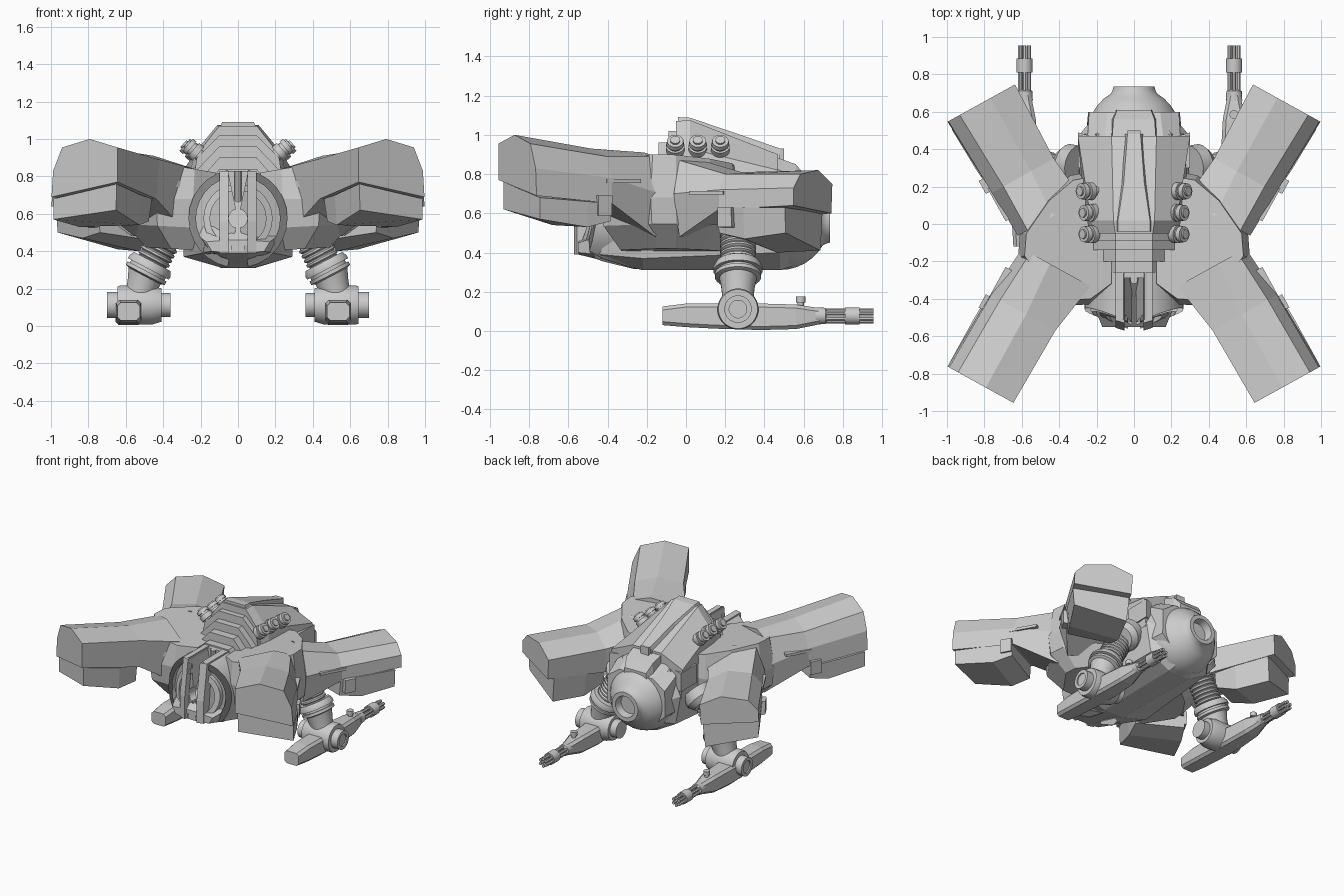
import bpy, bmesh, math
from mathutils import Vector as V

if "Cube" in bpy.data.objects:
    bpy.data.objects.remove(bpy.data.objects["Cube"])


def loft(name, rings, mirror=False, smooth=False):
    """Skin through equal-length point loops and cap both ends."""
    bm = bmesh.new()
    loops = [[bm.verts.new(p) for p in r] for r in rings]
    n = len(loops[0])
    for a, b in zip(loops, loops[1:]):
        for i in range(n):
            bm.faces.new((a[i], a[(i + 1) % n], b[(i + 1) % n], b[i]))
    bm.faces.new(loops[0])
    bm.faces.new(loops[-1])
    bmesh.ops.recalc_face_normals(bm, faces=bm.faces)
    me = bpy.data.meshes.new(name)
    bm.to_mesh(me)
    bm.free()
    ob = bpy.data.objects.new(name, me)
    bpy.context.collection.objects.link(ob)
    if smooth:
        me.shade_smooth()
        me.set_sharp_from_angle(angle=math.radians(35))
    if mirror == "twin":  # the left gun is a shifted copy, not a reflection
        m = ob.modifiers.new("Twin", 'ARRAY')
        m.use_relative_offset = False
        m.use_constant_offset = True
        m.constant_offset_displace = (-1.12, 0, 0)
    elif mirror:
        ob.modifiers.new("Mirror", 'MIRROR')
    return ob


def lathe(name, p, axis, prof, n=24, mirror=False):
    """Revolve (distance, radius) pairs around an axis starting at p."""
    p, a = V(p), V(axis).normalized()
    u = a.cross(V((0, 0, 1)) if abs(a.z) < .9 else V((0, 1, 0))).normalized()
    v = a.cross(u)
    ang = [2 * math.pi * (i + .5) / n for i in range(n)]
    return loft(name, [[p + a * t + (u * math.cos(k) + v * math.sin(k)) * r for k in ang]
                       for t, r in prof], mirror, True)


def box(name, x, y, z, mirror=False):
    return loft(name, [[(a, y[0], z[0]), (a, y[1], z[0]), (a, y[1], z[1]), (a, y[0], z[1])]
                       for a in x], mirror)


def hull(name, stations):
    """Symmetric body: each station is y followed by right-hand (x, z) points, top to bottom."""
    return loft(name, [[(x, y, z) for x, z in pts] + [(-x, y, z) for x, z in reversed(pts)]
                       for y, pts in stations])


def arm(name, sg, stations):
    """Diagonal pod: stations (s, [(w, z)...]) measured from the outer end."""
    loft(name, [[(.81 + .48 * s + .87 * w, sg * (.65 if sg > 0 else .865) + sg * (.87 * s - .48 * w), z)
                 for w, z in pts] for s, pts in stations], True)


# Diagonal arm pods: upper shells
arm("rear_arm_shell", -1, [
    (0, [(-.19, .77), (-.19, .955), (-.02, 1.0), (.15, .955), (.205, .83), (.215, .69)]),
    (-.45, [(-.18, .68), (-.2, .89), (-.02, .93), (.14, .89), (.195, .78), (.2, .65)]),
    (-.75, [(-.2, .5), (-.25, .84), (0, .91), (.12, .89), (.17, .7), (.12, .48)])])
arm("front_arm_shell", 1, [
    (0, [(-.19, .60), (-.2, .75), (-.05, .82), (.14, .80), (.21, .73), (.215, .64)]),
    (-.45, [(-.18, .56), (-.19, .74), (-.05, .81), (.12, .80), (.19, .72), (.19, .62)]),
    (-.72, [(-.2, .5), (-.22, .78), (-.04, .88), (.12, .87), (.18, .7), (.12, .48)])])
# Lower pod blocks with their clamps and rails
arm("rear_arm_block", -1, [
    (-.02, [(-.17, .62), (-.175, .76), (.215, .68), (.215, .57)]),
    (-.30, [(-.16, .54), (-.17, .70), (.215, .66), (.21, .53)]),
    (-.44, [(-.14, .56), (-.16, .68), (.21, .65), (.205, .56)])])
arm("front_arm_block", 1, [
    (-.05, [(-.165, .41), (-.185, .60), (.215, .63), (.205, .50)]),
    (-.30, [(-.155, .40), (-.18, .59), (.205, .63), (.19, .47)]),
    (-.46, [(-.13, .46), (-.16, .60), (.19, .63), (.17, .5)])])
for nm, sg, z in (("rear", -1, .69), ("front", 1, .63)):
    arm(nm + "_arm_clamp", sg, [(-s, [(-.1, z - .12), (-.1, z), (.222, z), (.22, z - .1)])
                                for s in (.36, .44)])
    arm(nm + "_arm_rail", sg, [(-s, [(.1, z + .065), (.1, z + .085), (.2, z + .085), (.2, z + .065)])
                               for s in (.42, .62)])

# Shoulder hub joining each pair of arms
plan = [(.12, -.34), (.24, -.43), (.44, -.44), (.62, -.18), (.61, -.05), (.48, .14), (.34, .26), (.12, .3)]
loft("shoulder_hub", [[(.12 + (x - .12) * k, -.06 + (y + .06) * m, z + s * (x - .12)) for x, y in plan]
                      for k, m, z, s in ((.74, .72, .40, .04), (.97, .95, .52, .05),
                                         (1, 1, .68, 0), (.93, .92, .82, .16))], True)
# Small side fins and collar spikes
loft("shoulder_fin", [[(.15, .1, z), (.38, -.22, z + .05), (.36, -.46, z + .04), (.15, -.3, z)]
                      for z in (.71, .745)], True)
loft("collar_spike", [[(.2, .3, z), (.30, .3, z), (.3, .49, z), (.2, .46, z)] for z in (.66, .80)], True)

# Fuselage
hull("lower_hull", [
    (-.55, [(.05, .46), (.17, .45), (.14, .40), (.05, .39)]),
    (-.22, [(.2, .75), (.3, .55), (.29, .37), (.08, .31)]),
    (.48, [(.2, .8), (.29, .62), (.25, .40), (.09, .31)]),
    (.54, [(.16, .76), (.24, .6), (.2, .42), (.08, .33)])])
hull("upper_hull", [
    (-.05, [(.10, 1.07), (.21, .93), (.24, .8), (.27, .6)]),
    (.02, [(.11, 1.075), (.23, .93), (.26, .8), (.28, .6)]),
    (.47, [(.12, .90), (.30, .82), (.30, .74), (.29, .6)])])
hull("dorsal_plate", [(-.04, [(.085, 1.09), (.10, 1.05)]), (.02, [(.085, 1.087), (.10, 1.05)]),
                      (.22, [(.055, 1.02), (.075, .97)]), (.48, [(.035, .93), (.05, .87)])])
# Stepped rear bulkheads
for i, (y, w, z) in enumerate(((-.26, .19, .84), (-.20, .205, .90), (-.14, .215, .96), (-.09, .22, 1.02))):
    hull(f"bulkhead_{i + 1}", [(yy, [(.10, z), (w, z - .12), (w + .03, .7), (w, .55)])
                               for yy in (y, y + .12)])

# Ball cockpit with nose port and collar
prof = [(.25 * math.sin(math.radians(a)), .25 * math.cos(math.radians(a))) for a in range(-40, 61, 10)]
lathe("ball_cockpit", (0, .48, .56), (0, 1, 0),
      prof + [(.235, .115), (.255, .11), (.255, .08), (.2, .07), (.2, .03)], 32)
hull("cockpit_collar", [(.44, [(.16, .84), (.25, .78), (.26, .5), (.14, .36)]),
                        (.60, [(.14, .76), (.24, .69), (.245, .5), (.12, .38)])])
hull("cockpit_hatch", [(.42, [(.12, .90), (.13, .74)]), (.56, [(.11, .85), (.12, .74)]),
                       (.61, [(.09, .79), (.10, .70)])])
box("hatch_latch", (-.035, .035), (.38, .50), (.85, .93))

# Tail clamshells: half rings, recessed faces and vertical slabs
ang = [math.radians(-78 + 13 * i) for i in range(13)]


def half_ring(r0, r1, back):
    pts = [(r1 * math.cos(a), .575 + r1 * math.sin(a)) for a in ang]
    pts += [(r0 * math.cos(a), .575 + r0 * math.sin(a)) for a in reversed(ang)]
    return [[(x, -.15, z) for x, z in pts],
            [(x, back + max(0, z - .5) * .15 + x * .45 + max(0, .39 - z) * 4, z) for x, z in pts]]


loft("tail_shell", half_ring(.225, .265, -.585), True, True)
loft("tail_inner_ring", half_ring(.15, .185, -.575), True, True)
loft("tail_face", half_ring(.05, .24, -.55), True, True)
loft("tail_slab", [[(x, -.15, .38), (x, y, .39), (x, y, .56), (x, y + .04, .83), (x, -.15, .83)]
                   for x, y in ((.05, -.57), (.10, -.555))], True)
lathe("tail_rod", (0, -.30, .58), (0, 0, 1), [(0, .02), (.25, .02)], 10)
box("tail_core", (-.06, .06), (-.29, -.1), (.33, .83))

# Row of canisters along each upper flank
for i, (x, y) in enumerate(((.19, -.055), (.19, .06), (.205, .175))):
    lathe(f"canister_{i + 1}", (x, y, .90), (.75, 0, .65),
          [(-.03, .03), (.03, .03), (.03, .048), (.065, .048), (.065, .036), (.08, .036),
           (.08, .045), (.105, .042), (.105, .025), (.115, .025)], 14, True)

# Gun legs: shoulder cup, ribbed strut, flanges, elbow and axle
ribs = [(-.06, .09)]
for i in range(8):
    ribs += [(i * .028, .082), (i * .028 + .007, .093), (i * .028 + .018, .093), (i * .028 + .025, .082)]
lathe("ribbed_strut", (.365, .265, .52), (.11, 0, -.21), ribs, 20, True)
lathe("shoulder_cup", (.30, .31, .60), (.6, .1, -.5), [(0, .11), (.07, .11), (.11, .08)], 20, True)
lathe("strut_flange", (.458, .265, .345), (.11, 0, -.21),
      [(0, .09), (0, .112), (.025, .125), (.045, .125), (.045, .105), (.06, .105), (.06, .118),
       (.08, .118), (.09, .09)], 24, True)
lathe("elbow", (.49, .265, .285), (.05, 0, -.17), [(0, .1), (.07, .085), (.2, .075)], 20, True)
lathe("axle", (.36, .265, .112), (1, 0, 0),
      [(0, .04), (0, .065), (.05, .065), (.05, .09), (.10, .105), (.27, .105), (.285, .1), (.285, .07),
       (.34, .07), (.34, .045), (.33, .045), (.33, .02)], 24, True)


# Gun housing, chamfered and tapered
def gun_ring(y, w, z0, z1, c=.018):
    h = [(w, z0 + c), (w, z1 - c), (w - c, z1), (c - w, z1), (-w, z1 - c), (-w, z0 + c), (c - w, z0), (w - c, z0)]
    return [(.535 + x, y, z) for x, z in h]


loft("gun_housing", [gun_ring(*r) for r in (
    (-.12, .06, .03, .125), (.0, .067, .02, .14), (.15, .07, .012, .14), (.38, .07, .005, .14),
    (.56, .06, .01, .135), (.66, .04, .03, .12), (.70, .035, .04, .115))], "twin")
lathe("gun_sight", (.535, .585, .11), (0, 0, 1), [(0, .016), (.035, .016), (.035, .024), (.065, .024)], 12, "twin")
# Rotary barrels and clamp
for i in range(6):
    a = math.radians(60 * i + 30)
    lathe(f"barrel_{i + 1}", (.535 + .027 * math.cos(a), .66, .077 + .027 * math.sin(a)), (0, 1, 0),
          [(0, .012), (.295, .012)], 8, "twin")
lathe("barrel_clamp", (.535, .81, .077), (0, 1, 0), [(0, .03), (0, .044), (.075, .044), (.075, .03)], 16, "twin")
lathe("barrel_base", (.535, .66, .077), (0, 1, 0), [(0, .045), (.05, .042), (.06, .03)], 16, "twin")
